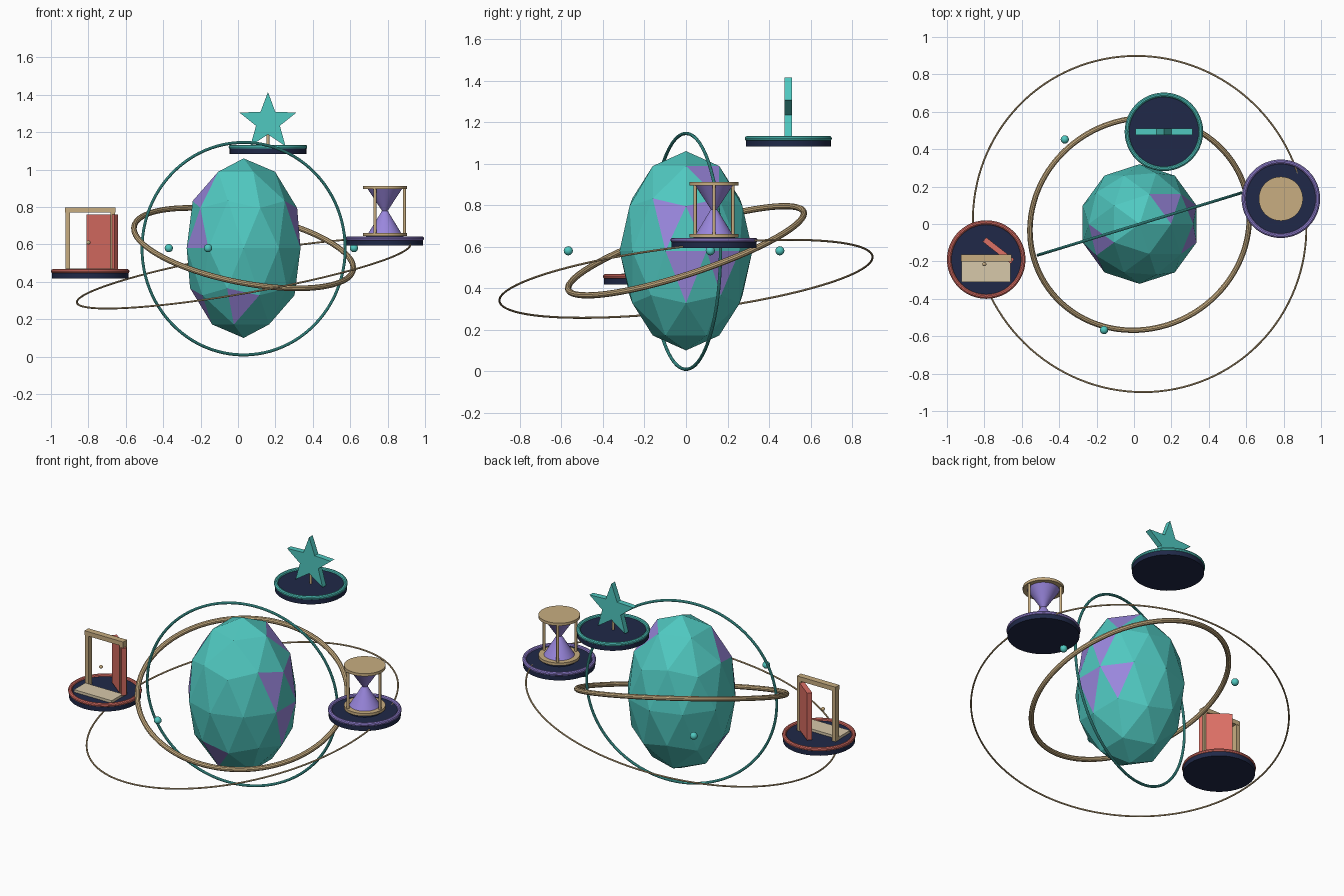
import bpy, bmesh, math
from mathutils import Vector

if "Cube" in bpy.data.objects:
    bpy.data.objects.remove(bpy.data.objects["Cube"])


def material(name, rgb):
    m = bpy.data.materials.new(name)
    m.diffuse_color = (*rgb, 1)
    m.use_nodes = True
    m.node_tree.nodes["Principled BSDF"].inputs["Base Color"].default_value = m.diffuse_color
    return m


TEAL = material("teal", (0.08, 0.58, 0.53))
VIOLET = material("violet", (0.32, 0.24, 0.72))
CORAL = material("coral", (0.72, 0.16, 0.13))
TAN = material("tan", (0.58, 0.42, 0.22))
CREAM = material("cream", (0.68, 0.58, 0.40))
NAVY = material("navy", (0.014, 0.022, 0.065))


def finish(name, mat, smooth=True):
    o = bpy.context.object
    o.name = name
    o.data.materials.append(mat)
    if smooth:
        bpy.ops.object.shade_smooth_by_angle(angle=math.radians(35))
    return o


def ring(name, mat, loc, normal, major, minor, segs=96):
    quat = Vector(normal).to_track_quat('Z', 'Y')
    bpy.ops.mesh.primitive_torus_add(location=loc, rotation=quat.to_euler(), major_radius=major,
                                     minor_radius=minor, major_segments=segs, minor_segments=10)
    return finish(name, mat)


def tube(name, mat, x, y, z0, z1, r0, r1=None, segs=48):
    bpy.ops.mesh.primitive_cone_add(vertices=segs, radius1=r0, radius2=r0 if r1 is None else r1,
                                    depth=z1 - z0, location=(x, y, (z0 + z1) / 2))
    return finish(name, mat)


def ball(name, mat, loc, r):
    bpy.ops.mesh.primitive_uv_sphere_add(segments=16, ring_count=10, radius=r, location=loc)
    return finish(name, mat)


def box(name, mat, loc, size, turn=0):
    bpy.ops.mesh.primitive_cube_add(size=1, location=loc, rotation=(0, 0, turn))
    bpy.context.object.scale = size
    return finish(name, mat, False)


def platform(name, mat, x, y, z):
    tube(name + "_base", NAVY, x, y, z, z + 0.037, 0.205)
    ring(name + "_rim", mat, (x, y, z + 0.038), (0, 0, 1), 0.198, 0.012, 48)


# Faceted crystal with violet facets chosen by (azimuth, height) of the facet
CX, CZ = 0.03, 0.58
bpy.ops.mesh.primitive_ico_sphere_add(subdivisions=2, radius=1, location=(CX, 0, CZ))
crystal = finish("crystal", TEAL, False)
crystal.data.materials.append(VIOLET)
facets = [(36, .743), (17.7, .324), (-17.7, .324), (0, -.175), (36, -.149),
          (-94.7, -.608), (-157.3, .608), (-144, .149), (-166.7, -.608)]
for az, z in facets:
    r = math.sqrt(1 - z * z)
    d = Vector((r * math.cos(math.radians(az)), r * math.sin(math.radians(az)), z))
    min(crystal.data.polygons, key=lambda p: (p.center - d).length).material_index = 1
crystal.scale = (0.32, 0.32, 0.48)

# Orbit rings
a = math.radians(17)
ring("upright_ring", TEAL, (CX, 0, 0.577), (math.sin(a), -math.cos(a), 0), 0.568, 0.008)
ring("inner_orbit", TAN, (CX, 0, CZ), (0.2, -0.33, 1), 0.597, 0.015)
ring("outer_orbit", TAN, (CX, 0, 0.445), (-0.175, -0.12, 1), 0.905, 0.005, 128)

# Small orbiting beads
for i, (x, y) in enumerate([(-0.37, 0.452), (-0.16, -0.567), (0.62, 0.117)]):
    ball(f"bead_{i}", TEAL, (x, y, CZ), 0.022)

# Star on its platform
SX, SY = 0.16, 0.493
platform("star_platform", TEAL, SX, SY, 1.083)
tube("star_post", TAN, SX, SY, 1.115, 1.22, 0.008, segs=12)
bm = bmesh.new()
verts = []
for i in range(10):
    r = 0.16 if i % 2 == 0 else 0.067
    t = math.pi / 2 + i * math.pi / 5
    verts.append(bm.verts.new((r * math.cos(t), -0.0175, r * math.sin(t))))
face = bm.faces.new(verts)
ext = bmesh.ops.extrude_face_region(bm, geom=[face])
bmesh.ops.translate(bm, vec=(0, 0.035, 0),
                    verts=[v for v in ext["geom"] if isinstance(v, bmesh.types.BMVert)])
bmesh.ops.recalc_face_normals(bm, faces=bm.faces)
mesh = bpy.data.meshes.new("star")
bm.to_mesh(mesh)
bm.free()
mesh.materials.append(TEAL)
star = bpy.data.objects.new("star", mesh)
star.location = (SX, SY, 1.255)
bpy.context.collection.objects.link(star)

# Hourglass on its platform
HX, HY = 0.785, 0.135
platform("hourglass_platform", VIOLET, HX, HY, 0.593)
tube("hourglass_bottom_cap", TAN, HX, HY, 0.645, 0.662, 0.118)
tube("hourglass_top_cap", TAN, HX, HY, 0.895, 0.912, 0.118)
tube("hourglass_foot", NAVY, HX, HY, 0.625, 0.646, 0.1)
tube("lower_glass", VIOLET, HX, HY, 0.66, 0.785, 0.088, 0.012)
tube("upper_glass", VIOLET, HX, HY, 0.775, 0.897, 0.012, 0.092)
for i in range(3):
    t = math.radians(120 * i)
    tube(f"hourglass_post_{i}", TAN, HX + 0.105 * math.cos(t), HY + 0.105 * math.sin(t),
         0.655, 0.9, 0.008, segs=12)

# Open doorway on its platform
DX, DY = -0.79, -0.19
platform("door_platform", CORAL, DX, DY, 0.418)
for side in (-1, 1):
    box(f"door_post_{side}", TAN, (DX + side * 0.12, -0.182, 0.615), (0.026, 0.036, 0.33))
box("door_lintel", TAN, (DX, -0.182, 0.784), (0.268, 0.038, 0.028))
box("door_step", CREAM, (DX, -0.255, 0.462), (0.262, 0.11, 0.018))
turn = math.radians(142)
hinge = Vector((-0.65, -0.2, 0.612))
mid = hinge + Vector((math.cos(turn), math.sin(turn), 0)) * 0.095
door = box("door_panel", CORAL, mid, (0.19, 0.03, 0.295), turn)
ball("door_knob", TAN, (-0.80, -0.215, 0.61), 0.011)
